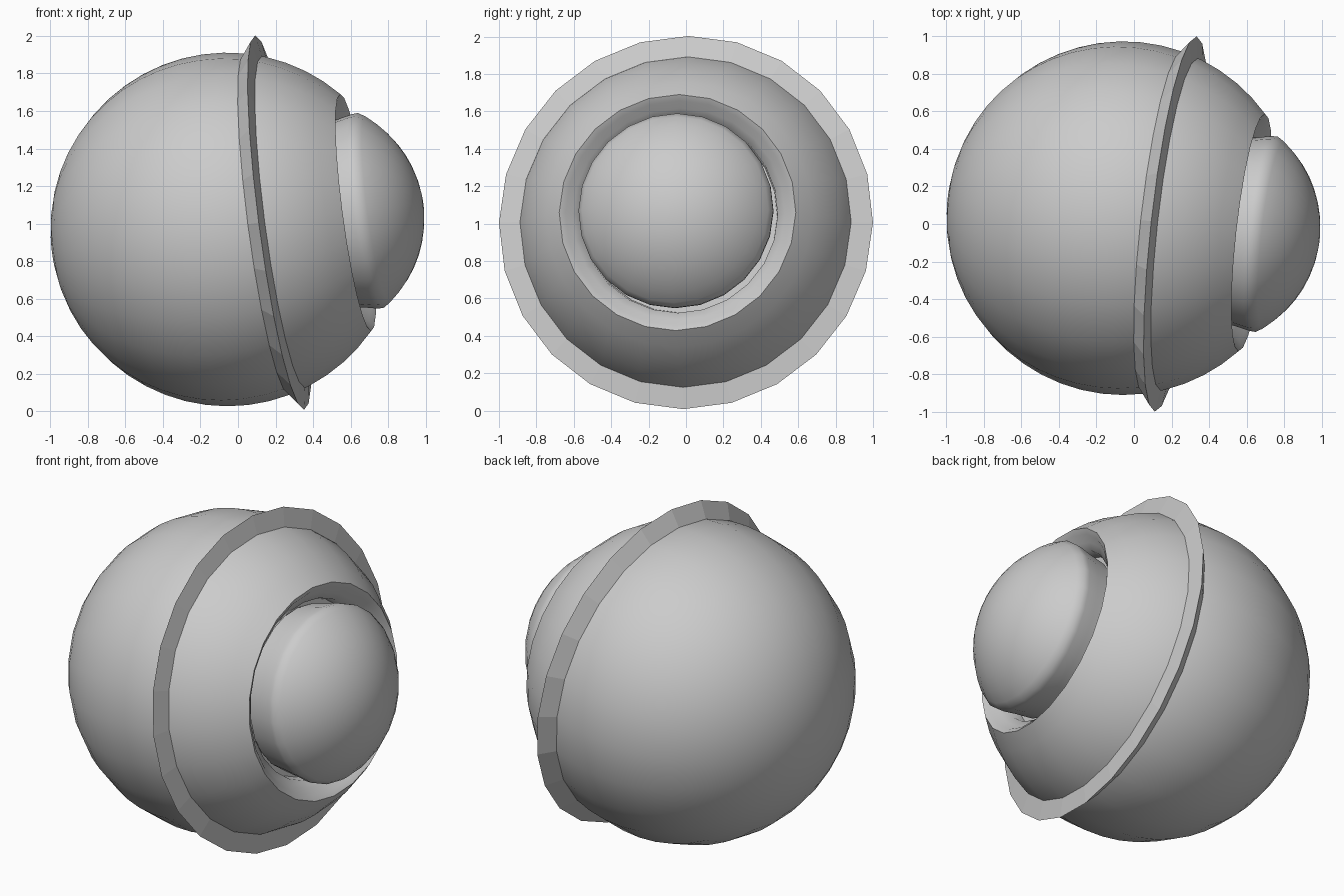
import bpy, bmesh, math
from mathutils import Vector, Matrix

if "Cube" in bpy.data.objects:
    bpy.data.objects.remove(bpy.data.objects["Cube"])

SIDES = 24
R = 0.942
CENTRE = Vector((-0.057, 0.031, 0.969))

# Shared tilted axis: local z points out through the lens, local x points up
axis = Vector((0.985, -0.11, 0.13)).normalized()
up = (Vector((0, 0, 1)) - axis * axis.z).normalized()
side = axis.cross(up)
FRAME = Matrix.Translation(CENTRE) @ Matrix((up, side, axis)).transposed().to_4x4()


def lathe(name, profile, smooth_angle=None, closed=False):
    """Spin (distance along axis, radius) points around the tilted axis."""
    bm = bmesh.new()
    verts = [bm.verts.new((r, 0, d)) for d, r in profile]
    pairs = list(zip(verts, verts[1:]))
    if closed:
        pairs.append((verts[-1], verts[0]))
    edges = [bm.edges.new(p) for p in pairs]
    bmesh.ops.spin(bm, geom=verts + edges, cent=(0, 0, 0), axis=(0, 0, 1),
                   angle=math.tau, steps=SIDES, use_duplicate=False)
    bmesh.ops.remove_doubles(bm, verts=bm.verts, dist=1e-4)
    bmesh.ops.recalc_face_normals(bm, faces=bm.faces)
    mesh = bpy.data.meshes.new(name)
    bm.to_mesh(mesh)
    bm.free()
    mesh.transform(FRAME)
    obj = bpy.data.objects.new(name, mesh)
    bpy.context.collection.objects.link(obj)
    if smooth_angle:
        bpy.ops.object.select_all(action='DESELECT')
        obj.select_set(True)
        bpy.context.view_layer.objects.active = obj
        bpy.ops.object.shade_smooth_by_angle(angle=math.radians(smooth_angle))
    return obj


def arc(centre, radius, start, end, steps):
    """Arc of profile points; angles in degrees from the axis."""
    angles = [math.radians(start + (end - start) * i / steps) for i in range(steps + 1)]
    return [(centre + radius * math.cos(a), radius * math.sin(a)) for a in angles]


# Round shell, rolling inward at the front into a dished lip
shell = arc(0, R, 180, 42.5, 20)
lip = [(0.675, 0.605), (0.635, 0.57), (0.61, 0.53), (0.54, 0.52), (0.54, 0.0)]
lathe("body_shell", shell + lip, 60)

# Thin faceted flange around the shell
lathe("flange_ring", [(0.21, 0.912), (0.283, 1.006), (0.303, 0.888), (0.25, 0.87)],
      closed=True)

# Domed lens with a short, slightly flared side wall
dome = arc(0.42, 0.636, 0, 52, 8)
lathe("lens", dome + [(0.775, 0.524), (0.74, 0.522), (0.67, 0.507), (0.56, 0.49), (0.56, 0.0)], 60)
